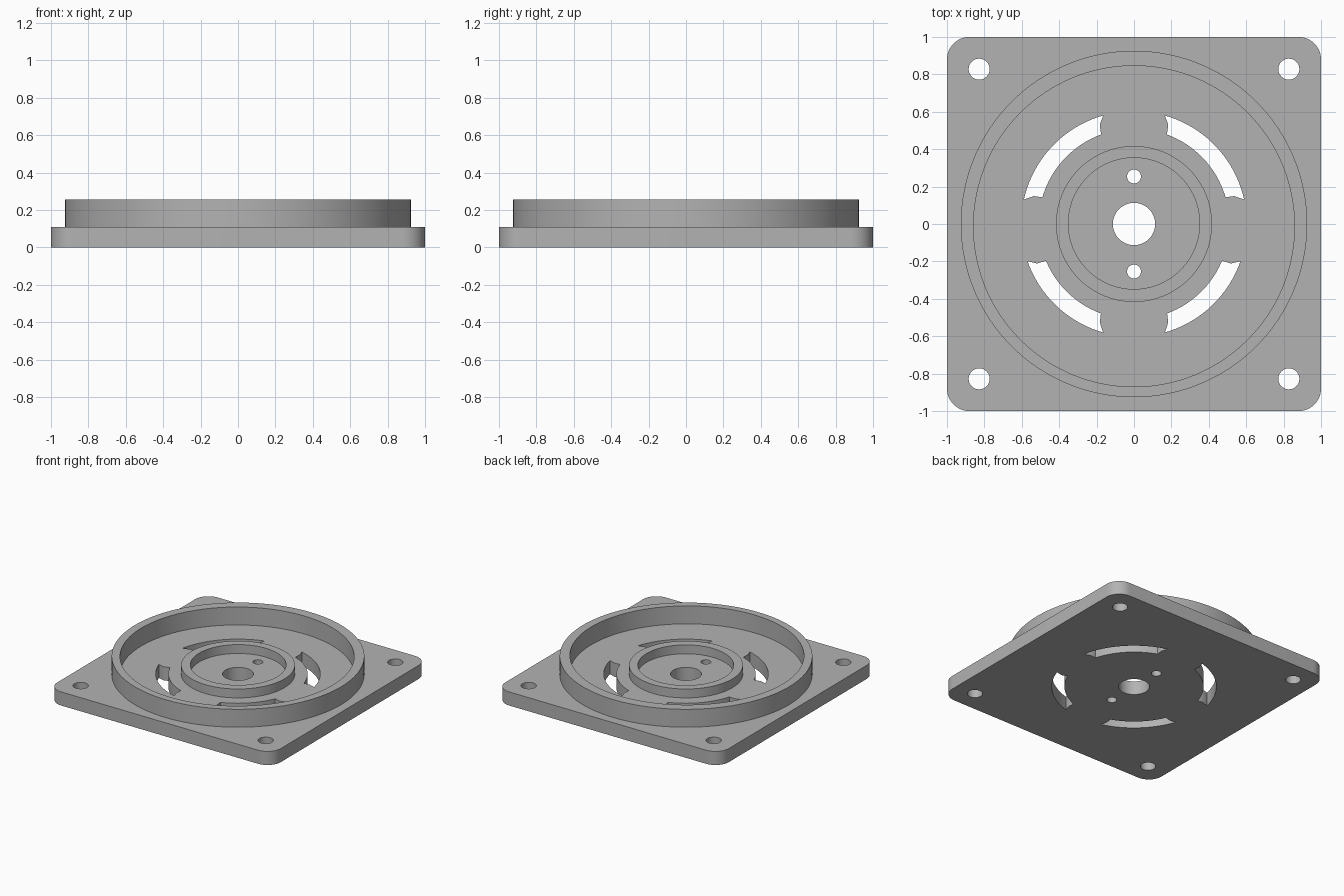
import bpy
from math import sin, cos, pi, atan2

cube = bpy.data.objects.get("Cube")
if cube:
    bpy.data.objects.remove(cube, do_unlink=True)

metal = bpy.data.materials.new("plain grey")
metal.use_nodes = True
grey = (0.45, 0.45, 0.45, 1)
metal.diffuse_color = grey
metal.node_tree.nodes["Principled BSDF"].inputs["Base Color"].default_value = grey


def arc(r, a0, a1, n, cx=0, cy=0):
    return [(cx + r * cos(a0 + (a1 - a0) * i / n), cy + r * sin(a0 + (a1 - a0) * i / n))
            for i in range(n + 1)]


def circle(r, cx=0, cy=0, n=96):
    return arc(r, 0, 2 * pi, n, cx, cy)[:-1]


def rounded_square(half, r):
    c = half - r
    pts = []
    for k, (sx, sy) in enumerate([(1, 1), (-1, 1), (-1, -1), (1, -1)]):
        pts += arc(r, k * pi / 2, (k + 1) * pi / 2, 12, sx * c, sy * c)
    return pts


def slot(low, low_mid, high, high_mid, mx, my):
    """Curved slot whose two ends bulge slightly inward."""
    (lo, li), (ho, hi) = low, high
    pts = arc(0.603, atan2(lo[1], lo[0]), atan2(ho[1], ho[0]), 20)
    pts += [high_mid]
    pts += arc(0.51, atan2(hi[1], hi[0]), atan2(li[1], li[0]), 20)
    pts += [low_mid]
    return [(mx * x, my * y) for x, y in pts]


def extrude(name, loops, z0, z1):
    """Extrude a filled outline; inner loops become holes."""
    curve = bpy.data.curves.new(name + "_outline", "CURVE")
    curve.dimensions = "2D"
    curve.fill_mode = "BOTH"
    curve.extrude = (z1 - z0) / 2
    for loop in loops:
        spline = curve.splines.new("POLY")
        spline.points.add(len(loop) - 1)
        for p, (x, y) in zip(spline.points, loop):
            p.co = (x, y, 0, 1)
        spline.use_cyclic_u = True
    obj = bpy.data.objects.new(name, curve)
    bpy.context.collection.objects.link(obj)
    obj.location.z = (z0 + z1) / 2
    bpy.ops.object.select_all(action="DESELECT")
    obj.select_set(True)
    bpy.context.view_layer.objects.active = obj
    bpy.ops.object.convert(target="MESH")
    obj = bpy.context.view_layer.objects.active
    # Weld the caps to the walls
    bpy.ops.object.mode_set(mode="EDIT")
    bpy.ops.mesh.select_all(action="SELECT")
    bpy.ops.mesh.remove_doubles(threshold=0.0001)
    bpy.ops.mesh.normals_make_consistent(inside=False)
    bpy.ops.object.mode_set(mode="OBJECT")
    obj.data.materials.clear()
    obj.data.materials.append(metal)
    bpy.ops.object.shade_smooth_by_angle()
    return obj


# Plate outline, shaft hole, pin holes and corner screw holes
plate = [rounded_square(1, 0.12), circle(0.113)]
plate += [circle(0.037, 0, s * 0.254, 32) for s in (1, -1)]
plate += [circle(0.056, sx * 0.828, sy * 0.828, 48) for sx in (1, -1) for sy in (1, -1)]

# Four curved slots, mirrored left to right
for mx in (1, -1):
    plate.append(slot([(0.588, 0.131), (0.487, 0.142)], (0.535, 0.149),
                      [(0.166, 0.583), (0.176, 0.479)], (0.183, 0.53), mx, 1))
    plate.append(slot([(0.572, 0.2), (0.474, 0.198)], (0.518, 0.211),
                      [(0.166, 0.58), (0.176, 0.475)], (0.183, 0.525), mx, -1))

extrude("base_plate", plate, 0, 0.11)

# Raised walls standing on the plate
extrude("outer_wall", [circle(0.926, n=128), circle(0.858, 0, -0.012, 128)], 0.11, 0.255)
extrude("inner_wall", [circle(0.417), circle(0.351, 0, 0.003)], 0.11, 0.182)
